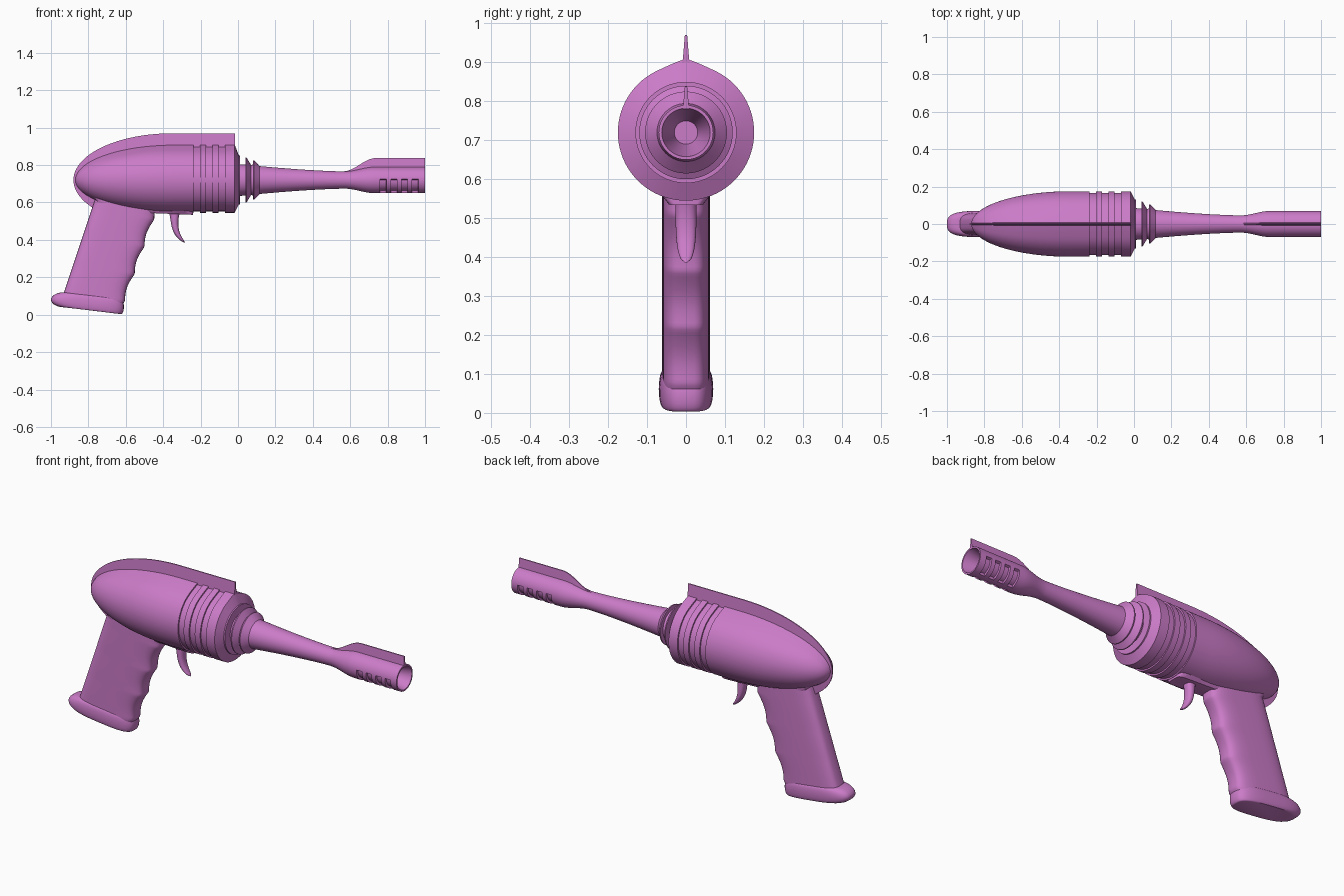
import bpy, bmesh
from math import sin, cos, pi, sqrt, radians, copysign

if "Cube" in bpy.data.objects:
    bpy.data.objects.remove(bpy.data.objects["Cube"])

AXIS_Z = 0.72
BODY_RADIUS = 0.175
MUZZLE_RADIUS = 0.07

pink = bpy.data.materials.new("orchid pink")
pink.use_nodes = True
pink.diffuse_color = (0.6, 0.2, 0.58, 1)
shader = pink.node_tree.nodes["Principled BSDF"]
shader.inputs["Base Color"].default_value = pink.diffuse_color


def steps(count):
    """Even fractions from zero to one."""
    return [i / count for i in range(count + 1)]


def mix(start, end, u):
    return start + (end - start) * u


def ease(u):
    """Smooth rise from zero to one."""
    return (1 - cos(pi * u)) / 2


def skin(name, rings):
    """Join closed rings of points into a capped, smooth shaded solid."""
    bm = bmesh.new()
    loops = [[bm.verts.new(point) for point in ring] for ring in rings]
    for near, far in zip(loops, loops[1:]):
        for i in range(len(near)):
            bm.faces.new((near[i - 1], near[i], far[i], far[i - 1]))
    bm.faces.new(loops[0])
    bm.faces.new(loops[-1])
    bmesh.ops.remove_doubles(bm, verts=bm.verts, dist=0.00001)
    bmesh.ops.recalc_face_normals(bm, faces=bm.faces)
    mesh = bpy.data.meshes.new(name)
    bm.to_mesh(mesh)
    bm.free()
    mesh.materials.append(pink)
    part = bpy.data.objects.new(name, mesh)
    bpy.context.collection.objects.link(part)
    bpy.ops.object.select_all(action='DESELECT')
    part.select_set(True)
    bpy.context.view_layer.objects.active = part
    bpy.ops.object.shade_smooth_by_angle(angle=radians(35))


def plain(x, radius, turn):
    return radius


def lathe(name, profile, shape=plain):
    """Turn (x, radius) pairs round the barrel axis; turn is the angle from the top."""
    turns = [mix(-pi, pi, u) for u in steps(80)[:-1]]
    rings = []
    for x, radius in profile:
        ring = []
        for turn in turns:
            r = shape(x, radius, turn)
            ring.append((x, r * sin(turn), AXIS_Z + r * cos(turn)))
        rings.append(ring)
    skin(name, rings)


def loft(name, sections, power):
    """Stack rounded sections, each a back point, a front point and a half width."""
    def bend(value):
        return copysign(abs(value) ** (2 / power), value)

    turns = [2 * pi * u for u in steps(40)[:-1]]
    rings = []
    for back, front, width in sections:
        ring = []
        for turn in turns:
            u = (1 + bend(cos(turn))) / 2
            ring.append((mix(back[0], front[0], u), width * bend(sin(turn)),
                         mix(back[1], front[1], u)))
        rings.append(ring)
    skin(name, rings)


def blade(name, outer, inner, thick):
    """Upright fin that narrows from its inner edge to its outer edge."""
    thin = 0.003
    skin(name, [[(xo, thin, zo), (xo, -thin, zo), (xi, -thick, zi), (xi, thick, zi)]
                for (xo, zo), (xi, zi) in zip(outer, inner)])


# Body shell: half an ellipse at the back, then three grooves and a chamfered nose
def ridge(x, radius, turn):
    lift = max(0, 1 - abs(turn) / 0.45) ** 2
    return radius * (1 + 0.085 * lift) if x < 0 else radius


body = [(-0.34 - 0.53 * cos(u * pi / 2), BODY_RADIUS * sin(u * pi / 2)) for u in steps(20)]
for i in range(3):
    start = -0.238 + i / 15
    end = start + 0.034
    floor = BODY_RADIUS - 0.008
    body += [(start, BODY_RADIUS), (start, floor), (end, floor), (end, BODY_RADIUS)]
body += [(-0.018, BODY_RADIUS), (0.005, 0.13), (0.012, 0.13), (0.012, 0.1)]
lathe("body_shell", body, ridge)

# Collar with two cooling discs
collar = [(0, 0.085)]
for x, radius in ((0.04, 0.12), (0.08, 0.105)):
    collar += [(x, 0.083), (x, radius), (x + 0.006, radius), (x + 0.03, 0.08)]
lathe("collar", collar + [(0.12, MUZZLE_RADIUS)])

# Barrel: tapering tube, flared muzzle, side vents and a conical bore
waist = 0.046
barrel = [(mix(0.1, 0.57, u), waist + 0.03 * (1 - u) ** 1.5) for u in steps(12)]
barrel += [(mix(0.57, 0.73, u), mix(waist, MUZZLE_RADIUS, ease(u))) for u in steps(10)[1:]]
vent_edges = []
for i in range(4):
    start = 0.76 + i * 0.057
    end = start + 0.033
    cut = [start + 0.0005, end - 0.0005]
    vent_edges += cut
    barrel += [(x, MUZZLE_RADIUS) for x in (start, *cut, end)]
barrel += [(1, MUZZLE_RADIUS), (1, 0.062), (0.87, 0.03)]


def vent(x, radius, turn):
    sunk = x in vent_edges and pi / 2 - 0.02 < abs(turn) < 2.85
    return radius - 0.012 if sunk else radius


lathe("barrel", barrel, vent)


# Blade wrapping the back and top of the body
def crest(length, height):
    arc = [mix(1.2 * pi, pi / 2, u) for u in steps(30)]
    curve = [(-0.35 + length * cos(a), AXIS_Z + height * sin(a)) for a in arc]
    return curve + [(-0.015, AXIS_Z + height)]


blade("body_fin", crest(0.53, 0.25), crest(0.43, 0.14), 0.012)


# Sight blade along the barrel
def sight(low, high):
    return [(mix(0.56, 0.74, u), mix(low, high, ease(u))) for u in steps(10)] + [(1, high)]


blade("barrel_fin", sight(0.766, 0.838), sight(0.75, 0.78), 0.008)

# Mounting plate under the body
loft("underplate", [((-0.78, 0.64), (-0.24, 0.64), 0.06),
                    ((-0.74, 0.585), (-0.24, 0.55), 0.06),
                    ((-0.5, 0.545), (-0.24, 0.534), 0.045)], 7)

# Grip with scalloped finger rests down the front
grip = []
for u in steps(60):
    z = mix(0.6, 0.06, u)
    scallop = 0.005 - 0.015 * abs(sin(pi * (z - 0.073) / 0.145))
    grip.append(((mix(-0.75, -0.94, u), mix(0.66, 0.09, u)),
                 (mix(-0.42, -0.614, u) + scallop, z), 0.061))
loft("grip", grip, 3.6)

# Flared foot with a rounded rim
foot = []
for u in steps(12):
    bulge, rise = sin(pi * u), 0.04 * cos(pi * u)
    foot.append(((-0.93 - 0.07 * bulge, 0.08 + rise),
                 (-0.625 + 0.015 * bulge, 0.043 + rise), 0.06 + 0.01 * bulge))
loft("grip_foot", foot, 3.2)

# Trigger sweeping forward to a thin tip
trigger = []
for u in steps(20):
    x, z = -0.34 + 0.054 * u ** 4, mix(0.56, 0.386, u)
    taper = sqrt(1 - u ** 4)
    depth = 0.002 + 0.016 * taper + 0.015 * (1 - u) ** 4
    trigger.append(((x - depth, z), (x + depth, z), 0.003 + 0.024 * taper))
loft("trigger", trigger, 2.3)
